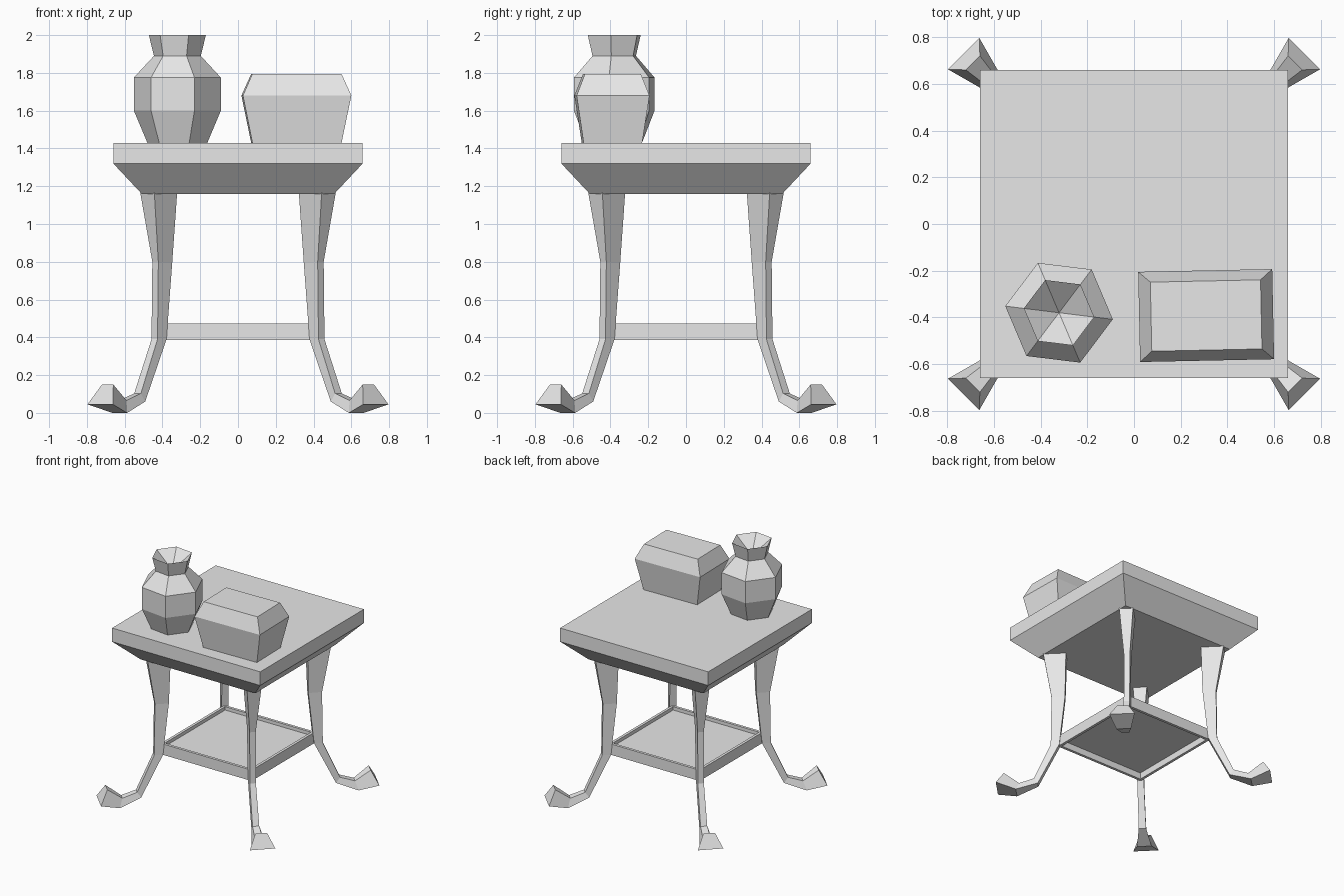
import bpy, bmesh, math
from mathutils import Vector, Matrix

if "Cube" in bpy.data.objects:
    bpy.data.objects.remove(bpy.data.objects["Cube"])

grey = bpy.data.materials.new("plain_grey")
grey.diffuse_color = (0.8, 0.8, 0.8, 1)
grey.use_nodes = True
grey.node_tree.nodes["Principled BSDF"].inputs["Base Color"].default_value = grey.diffuse_color


def loft(name, rings, apex=None, matrix=Matrix()):
    """Skin a list of equal-length rings; cap the ends (or close the last ring on an apex)."""
    bm = bmesh.new()
    vs = [[bm.verts.new(matrix @ Vector(p)) for p in r] for r in rings]
    n = len(rings[0])
    for a, b in zip(vs, vs[1:]):
        for i in range(n):
            j = (i + 1) % n
            bm.faces.new((a[i], a[j], b[j], b[i]))
    bm.faces.new(vs[0][::-1])
    if apex:
        tip = bm.verts.new(matrix @ Vector(apex))
        for i in range(n):
            bm.faces.new((vs[-1][i], vs[-1][(i + 1) % n], tip))
    else:
        bm.faces.new(vs[-1])
    bmesh.ops.recalc_face_normals(bm, faces=bm.faces)
    me = bpy.data.meshes.new(name)
    bm.to_mesh(me)
    bm.free()
    me.materials.append(grey)
    ob = bpy.data.objects.new(name, me)
    bpy.context.collection.objects.link(ob)
    return ob


def rect(hx, hy, z):
    return [(-hx, -hy, z), (hx, -hy, z), (hx, hy, z), (-hx, hy, z)]


# Table top with sloped underside
loft("table_top", [rect(.51, .51, 1.16), rect(.66, .66, 1.32), rect(.66, .66, 1.43)])

# Shelf: frame of four rails around a thin panel
for k in range(4):
    turn = Matrix.Rotation(k * math.pi / 2, 4, 'Z')
    rail = [[(s * (.405 - d), -.405 + d, z) for d, z in
             ((0, .385), (0, .472), (.022, .472), (.022, .385))] for s in (-1, 1)]
    loft(f"shelf_rail_{k + 1}", rail, matrix=turn)
loft("shelf_panel", [rect(.39, .39, .437), rect(.39, .39, .445)])

# Legs run along the diagonals: (outer distance, z, width), (inner distance, z, width)
leg_profile = [
    ((.679, 1.165, .105), (.508, 1.165, .105)),
    ((.619, .80, .045), (.517, .80, .05)),
    ((.625, .39, .045), (.56, .39, .05)),
    ((.752, .103, .05), (.722, .06, .055)),
    ((.862, .066, .055), (.885, .0, .11)),
    ((.976, .15, .085), (1.032, .045, .19)),
]
leg_rings = [[(o[0], -o[2] / 2, o[1]), (o[0], o[2] / 2, o[1]),
              (i[0], i[2] / 2, i[1]), (i[0], -i[2] / 2, i[1])] for o, i in leg_profile]
for k, name in enumerate(("back_right", "back_left", "front_left", "front_right")):
    turn = Matrix.Rotation(math.pi / 4 + k * math.pi / 2, 4, 'Z')
    loft(name + "_leg", leg_rings, matrix=turn)

# Six-sided vase with a conical mouth
vase_profile = [(.16, 1.43), (.232, 1.60), (.232, 1.775), (.125, 1.89), (.152, 2.0)]
vase_rings = [[(r * math.cos(a), r * math.sin(a), z)
               for a in (math.radians(60 * i - 7) for i in range(6))] for r, z in vase_profile]
loft("vase", vase_rings, apex=(0, 0, 1.88), matrix=Matrix.Translation((-.321, -.38, 0)))

# Casket with flared sides and bevelled lid
loft("casket", [rect(.236, .155, 1.43), rect(.287, .193, 1.68), rect(.236, .148, 1.795)],
     matrix=Matrix.Translation((.309, -.392, 0)) @ Matrix.Rotation(math.radians(1.2), 4, 'Z'))
